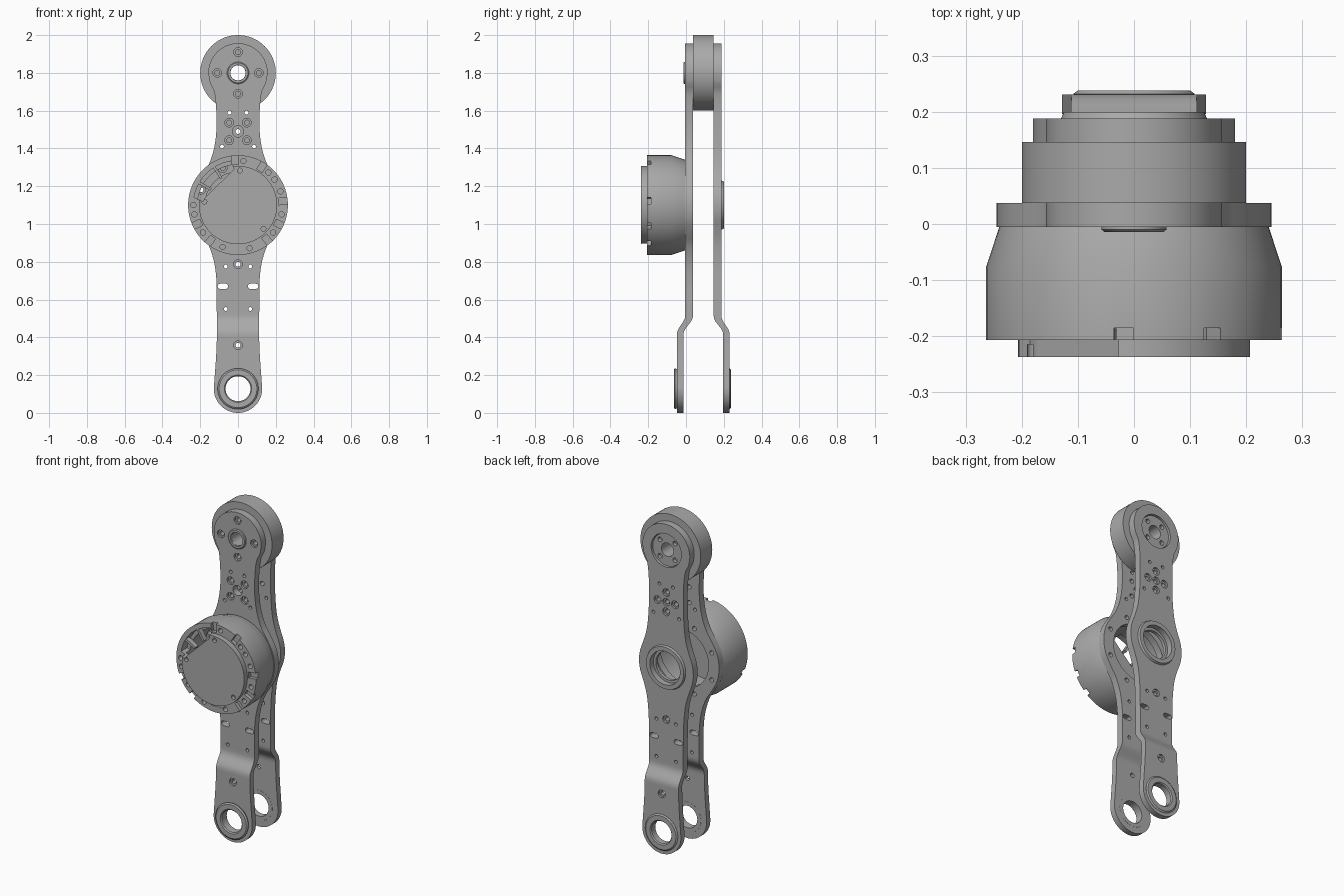
import bpy, bmesh
from math import sin, cos, pi, radians, sqrt
from mathutils import Matrix, Vector

cube = bpy.data.objects.get("Cube")
if cube:
    bpy.data.objects.remove(cube)

grey = bpy.data.materials.new("machined grey")
grey.use_nodes = True
GREY = (0.4, 0.4, 0.4, 1)
grey.diffuse_color = GREY
grey.node_tree.nodes["Principled BSDF"].inputs["Base Color"].default_value = GREY

MID_Y = 0.0915      # plane halfway between the two plates
PIVOT, HUB, TOP = 0.128, 1.1, 1.8   # heights of the three axes


def finish(name, bm):
    bmesh.ops.recalc_face_normals(bm, faces=bm.faces)
    mesh = bpy.data.meshes.new(name)
    bm.to_mesh(mesh)
    bm.free()
    mesh.materials.append(grey)
    ob = bpy.data.objects.new(name, mesh)
    bpy.context.collection.objects.link(ob)
    return ob


def add_cyl(bm, x, z, r, y0, y1, seg=20):
    m = Matrix.Translation((x, (y0 + y1) / 2, z)) @ Matrix.Rotation(pi / 2, 4, 'X')
    bmesh.ops.create_cone(bm, cap_ends=True, segments=seg, radius1=r, radius2=r,
                          depth=abs(y1 - y0), matrix=m)


def add_box(bm, centre, size, angle=0):
    m = Matrix.Translation(centre) @ Matrix.Rotation(-angle, 4, 'Y') @ Matrix.Diagonal((*size, 1))
    bmesh.ops.create_cube(bm, size=1, matrix=m)


def add_prism(bm, outline, y0, y1):
    face = bm.faces.new([bm.verts.new((x, y0, z)) for x, z in outline])
    out = bmesh.ops.extrude_face_region(bm, geom=[face])
    bmesh.ops.translate(bm, vec=(0, y1 - y0, 0),
                        verts=[g for g in out["geom"] if isinstance(g, bmesh.types.BMVert)])


def lathe(name, profile, z, closed=True, seg=72):
    """Spin (radius, y) points about a front-to-back axis."""
    bm = bmesh.new()
    rings = [[bm.verts.new((r * cos(2 * pi * i / seg), y, z + r * sin(2 * pi * i / seg)))
              for i in range(seg)] for r, y in profile]
    pairs = list(zip(rings, rings[1:])) + ([(rings[-1], rings[0])] if closed else [])
    for a, b in pairs:
        for i in range(seg):
            j = (i + 1) % seg
            bm.faces.new((a[i], a[j], b[j], b[i]))
    bmesh.ops.remove_doubles(bm, verts=bm.verts, dist=1e-5)
    bmesh.ops.dissolve_degenerate(bm, edges=bm.edges, dist=1e-6)
    return finish(name, bm)


def cut(ob, bm):
    tool = finish("cutter", bm)
    mod = ob.modifiers.new("cut", 'BOOLEAN')
    mod.operation, mod.solver, mod.object = 'DIFFERENCE', 'EXACT', tool
    bpy.context.view_layer.objects.active = ob
    bpy.ops.object.modifier_apply(modifier=mod.name)
    bpy.data.objects.remove(tool)


def curve_value(pts, z):
    """Catmull-Rom width through (z, width) points."""
    i = max(k for k in range(len(pts) - 1) if pts[k][0] <= z or k == 0)
    p = [pts[min(max(i + k, 0), len(pts) - 1)] for k in (-1, 0, 1, 2)]
    h = p[2][0] - p[1][0]
    t = (z - p[1][0]) / h
    m1 = (p[2][1] - p[0][1]) / (p[2][0] - p[0][0]) * h
    m2 = (p[3][1] - p[1][1]) / (p[3][0] - p[1][0]) * h
    return ((2 * t**3 - 3 * t**2 + 1) * p[1][1] + (t**3 - 2 * t**2 + t) * m1
            + (3 * t**2 - 2 * t**3) * p[2][1] + (t**3 - t**2) * m2)


def plate(name, side, bulge):
    """Side plate with rounded ends, a round bulge at the hub and a joggled foot."""
    widths = [(PIVOT, 0.128), (0.36, 0.113), (0.6, 0.113)]
    widths += [(HUB - d, w) for d, w in reversed(bulge[1:])]
    widths += [(HUB + d, w) for d, w in bulge]
    widths += [(1.6, 0.115), (1.7, 0.126), (1.75, 0.149), (TOP, 0.157)]
    arc = [radians(a) for a in range(3, 90, 6)]
    rows = [(PIVOT - 0.128 * cos(a), 0.128 * sin(a)) for a in arc]
    n = 90
    for k in range(n + 1):
        z = PIVOT + (TOP - PIVOT) * k / n
        rows.append((z, curve_value(widths, z)))
    rows += [(TOP + 0.157 * cos(a), 0.157 * sin(a)) for a in reversed(arc)]
    bm = bmesh.new()
    loops = []
    for z, w in rows:
        t = min(max((0.51 - z) / 0.09, 0), 1)
        t = t * t * (3 - 2 * t)
        outer, inner = MID_Y - side * (0.0965 + 0.043 * t), MID_Y - side * (0.0545 + 0.05 * t)
        loops.append([bm.verts.new(c) for c in
                      ((-w, outer, z), (w, outer, z), (w, inner, z), (-w, inner, z))])
    for a, b in zip(loops, loops[1:]):
        for i in range(4):
            j = (i + 1) % 4
            bm.faces.new((a[i], a[j], b[j], b[i]))
    bm.faces.new(loops[0])
    bm.faces.new(loops[-1])
    return finish(name, bm)


def ring_points(n, r, z, start=0):
    return [(r * cos(start + 2 * pi * i / n), z + r * sin(start + 2 * pi * i / n)) for i in range(n)]


def drill(ob, side, large, bored):
    """Through holes, slots, then counterbores on the outer face."""
    ya, yb = MID_Y - side * 0.02, MID_Y - side * 0.2
    bm = bmesh.new()
    for x, z, r in large:
        add_cyl(bm, x, z, r, ya, yb, 64)
    for x, z in bored:
        add_cyl(bm, x, z, 0.013, ya, yb)
    for s in (-1, 1):
        for x, z in ((0.045, 1.59), (0.085, 1.41), (0.065, 0.775), (0.065, 0.55)):
            add_cyl(bm, s * x, z, 0.01, ya, yb, 16)
        slot = [(s * 0.08 + e * 0.014 + 0.014 * cos(a), 0.67 + 0.014 * sin(a))
                for e in (1, -1) for a in [radians(d + (90 if e < 0 else -90)) for d in range(0, 181, 30)]]
        add_prism(bm, slot, ya, yb)
    cut(ob, bm)
    bm = bmesh.new()
    for x, z in bored:
        face = 0.0965 + (0.043 if z < 0.4 else 0)
        add_cyl(bm, x, z, 0.023, MID_Y - side * (face - 0.012), yb)
    cut(ob, bm)


# Side plates
front_plate = plate("front_plate", 1, [(0, 0.245), (0.08, 0.232), (0.15, 0.195),
                                       (0.21, 0.157), (0.3, 0.127), (0.4, 0.114)])
back_plate = plate("back_plate", -1, [(0, 0.18), (0.06, 0.172), (0.13, 0.147),
                                      (0.2, 0.128), (0.3, 0.117), (0.4, 0.114)])
spine = [(0, 0.787), (0, 0.358)]
drill(front_plate, 1, [(0, TOP, 0.04), (0, 1.49, 0.03), (0, HUB, 0.175), (0, PIVOT, 0.075)],
      spine + ring_points(4, 0.11, TOP) + ring_points(4, 0.066, 1.49, pi / 4)
      + ring_points(8, 0.212, HUB, pi / 8))
drill(back_plate, -1, [(0, TOP, 0.1), (0, HUB, 0.11), (0, PIVOT, 0.075)],
      spine + [(0, 1.49)] + ring_points(4, 0.058, 1.49))

# Bearing rings at the foot, one per plate
for name, side, outer in (("front_foot_bearing", 1, 0.156), ("back_foot_bearing", -1, 0.1465)):
    y = [MID_Y - side * d for d in (0.104, outer - 0.006, outer)]
    lathe(name, [(0.066, y[0]), (0.09, y[0]), (0.108, y[1]), (0.1, y[2]), (0.072, y[2]), (0.066, y[1])], PIVOT)

# Hub bearing ring on the back plate
lathe("back_hub_bearing", [(0.085, 0.145), (0.115, 0.145), (0.13, 0.188), (0.125, 0.2),
                           (0.1, 0.2), (0.1, 0.165), (0.085, 0.165)], HUB)

# Top drum between the plates, with its front collar and back flange
lathe("top_drum", [(0.04, 0.037), (0.2, 0.037), (0.2, 0.146), (0.04, 0.146)], TOP)
lathe("top_collar", [(0.041, 0.03), (0.058, 0.03), (0.058, -0.01), (0.053, -0.014), (0.041, -0.014)], TOP)
flange = lathe("top_back_flange", [(0.04, 0.14), (0.097, 0.14), (0.097, 0.176), (0.04, 0.176)], TOP)
bm = bmesh.new()
for x, z in ring_points(4, 0.07, TOP, pi / 4):
    add_cyl(bm, x, z, 0.014, 0.155, 0.2)
cut(flange, bm)

# Motor housing: hollow cup with a raised front cap
motor = lathe("motor_housing", [(0, -0.19), (0.215, -0.19), (0.215, -0.005), (0.24, -0.005),
                                (0.264, -0.078), (0.264, -0.207), (0.207, -0.207),
                                (0.207, -0.237), (0, -0.237)], HUB, closed=False, seg=96)

# Window, rim notches and screw holes in the housing
bm = bmesh.new()
window = [(0.236 * cos(radians(a)), HUB + 0.236 * sin(radians(a))) for a in range(100, 171, 5)]
add_prism(bm, window + [(-0.185, 1.12), (-0.175, 1.14), (-0.02, 1.29)], -0.3, -0.15)
cut(motor, bm)
bm = bmesh.new()
for deg in (5, 58, 94, 205, 232, 310, 335):
    a = radians(deg)
    add_box(bm, (0.25 * cos(a), -0.21, HUB + 0.25 * sin(a)), (0.07, 0.05, 0.035), a)
add_box(bm, (0, -0.22, HUB - 0.21), (0.09, 0.03, 0.035))
cut(motor, bm)
bm = bmesh.new()
for deg in (-12, 18, 35, 47, 83, 180, 192, 218, 250, 285, 322):
    a = radians(deg)
    add_cyl(bm, 0.236 * cos(a), HUB + 0.236 * sin(a), 0.014, -0.17, -0.25)
for x, z in ((-0.178, 1.118), (0.01, 1.283), (0.135, 0.975)):
    add_cyl(bm, x, z, 0.013, -0.215, -0.25)
cut(motor, bm)

# Ribs across the window
bm = bmesh.new()
for deg in (122, 150):
    a = radians(deg)
    add_box(bm, (0.205 * cos(a), -0.19, HUB + 0.205 * sin(a)), (0.08, 0.03, 0.014), a)
finish("window_ribs", bm)

# Smooth curved walls, keep machined edges crisp
bpy.ops.object.select_all(action='DESELECT')
for ob in bpy.context.collection.objects:
    if ob.type == 'MESH' and grey.name in ob.data.materials:
        ob.select_set(True)
        bpy.context.view_layer.objects.active = ob
bpy.ops.object.shade_smooth_by_angle(angle=radians(30))
